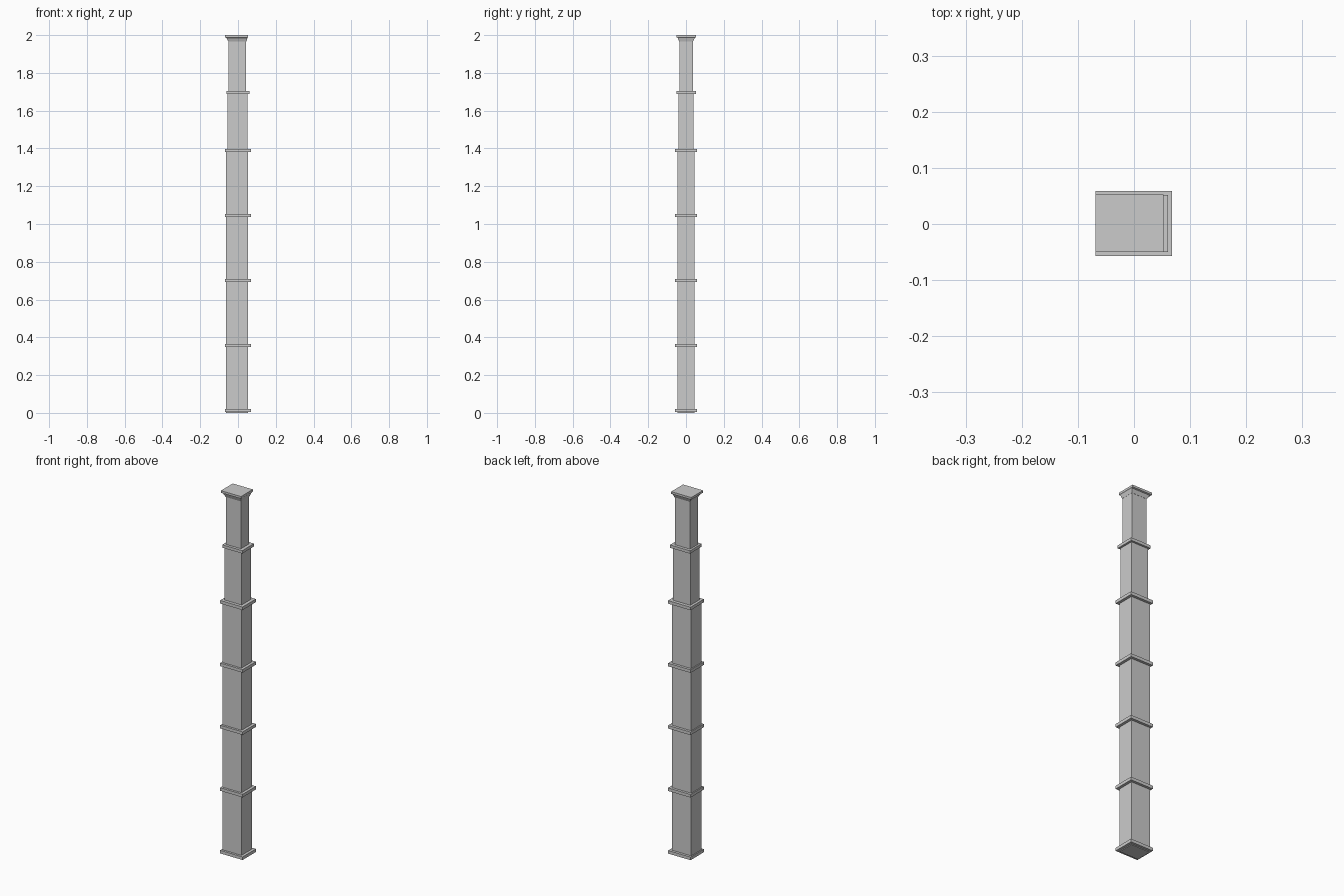
import bpy, bmesh

if "Cube" in bpy.data.objects:
    bpy.data.objects.remove(bpy.data.objects["Cube"])

def loft(name, rings):
    """Closed rectangular solid through rings of (x0, x1, y0, y1, z)."""
    bm = bmesh.new()
    loops = [[bm.verts.new(p) for p in ((a, c, z), (b, c, z), (b, d, z), (a, d, z))]
             for a, b, c, d, z in rings]
    bm.faces.new(loops[0][::-1])
    bm.faces.new(loops[-1])
    for lo, hi in zip(loops, loops[1:]):
        for i in range(4):
            j = (i + 1) % 4
            bm.faces.new((lo[i], lo[j], hi[j], hi[i]))
    me = bpy.data.meshes.new(name)
    bm.to_mesh(me)
    bm.free()
    ob = bpy.data.objects.new(name, me)
    bpy.context.collection.objects.link(ob)
    return ob

def block(name, rect, z0, z1):
    return loft(name, [(*rect, z0), (*rect, z1)])

# Stepped shaft sections, narrowing upward
lower = (-0.063, 0.053, -0.045, 0.045)
middle = (-0.055, 0.05, -0.04, 0.041)
upper = (-0.05, 0.043, -0.035, 0.036)
block("lower_shaft", lower, 0.0, 1.39)
block("middle_shaft", middle, 1.39, 1.695)
block("upper_shaft", upper, 1.695, 1.97)

# Projecting bands around the shaft
for i, z in enumerate((0.004, 0.349, 0.693, 1.036, 1.381)):
    block(f"band_{i + 1}", (-0.069, 0.068, -0.057, 0.059), z, z + 0.017)
block("upper_band", (-0.061, 0.061, -0.05, 0.052), 1.688, 1.704)

# Flared cap with a flat slab on top
loft("cap", [(-0.05, 0.044, -0.036, 0.037, 1.965),
             (-0.061, 0.050, -0.044, 0.046, 1.985),
             (-0.069, 0.053, -0.05, 0.053, 1.988),
             (-0.069, 0.053, -0.05, 0.053, 2.0)])
